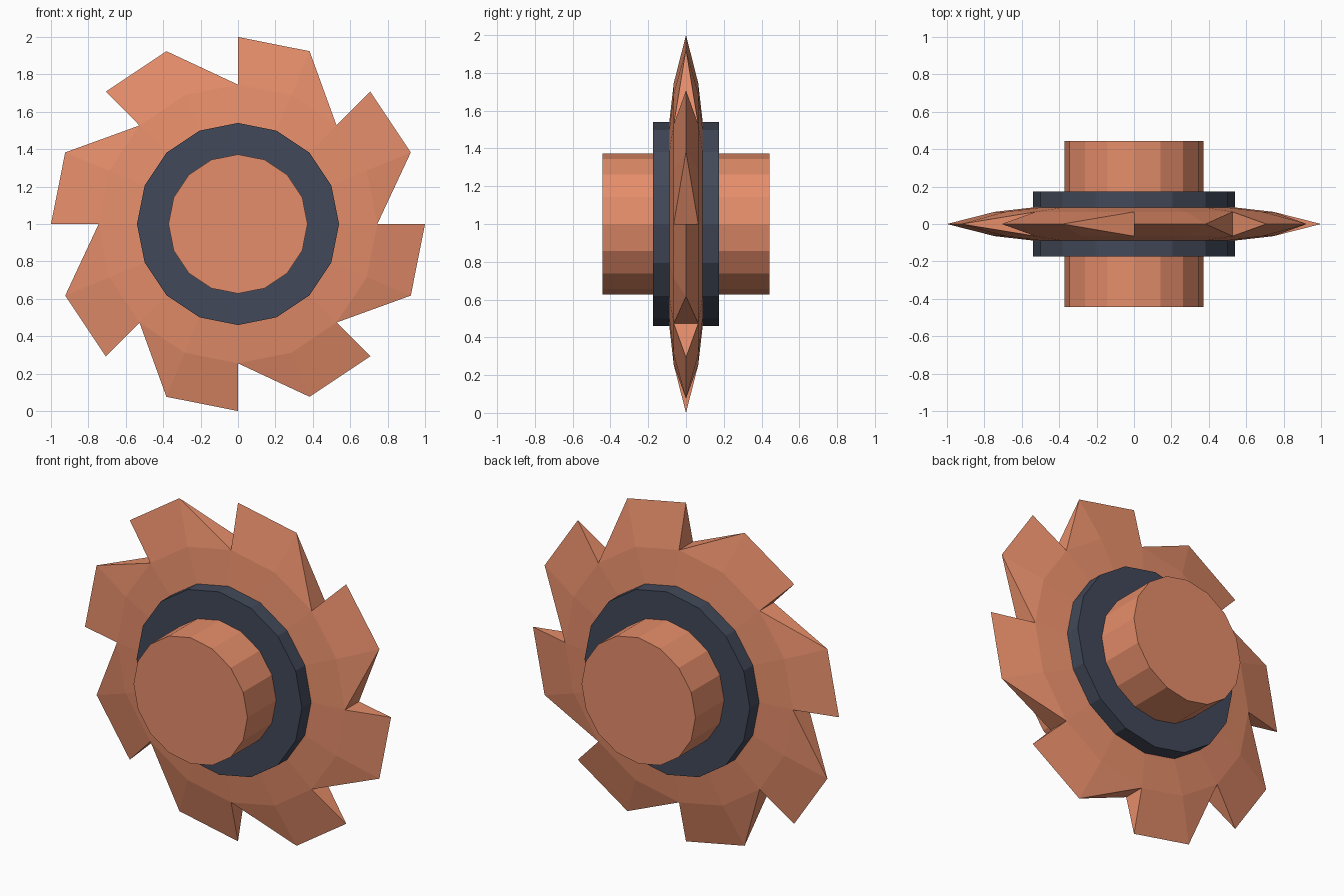
import bpy, bmesh
from math import sin, cos, pi

if "Cube" in bpy.data.objects:
    bpy.data.objects.remove(bpy.data.objects["Cube"])

SIDES = 16
CENTRE_Z = 1.0


def material(name, colour):
    mat = bpy.data.materials.new(name)
    mat.diffuse_color = (*colour, 1)
    mat.use_nodes = True
    mat.node_tree.nodes["Principled BSDF"].inputs["Base Color"].default_value = mat.diffuse_color
    return mat


def point(radius, y, step):
    a = pi / 2 - step * 2 * pi / SIDES      # clockwise from the top
    return (radius * cos(a), y, CENTRE_Z + radius * sin(a))


def finish(bm, name, mat):
    bmesh.ops.recalc_face_normals(bm, faces=bm.faces)
    mesh = bpy.data.meshes.new(name)
    bm.to_mesh(mesh)
    bm.free()
    mesh.materials.append(mat)
    obj = bpy.data.objects.new(name, mesh)
    bpy.context.collection.objects.link(obj)
    return obj


def drum(name, radius, half_depth, mat):
    bm = bmesh.new()
    front, back = ([bm.verts.new(point(radius, y, i)) for i in range(SIDES)]
                   for y in (-half_depth, half_depth))
    bm.faces.new(front)
    bm.faces.new(back)
    for i in range(SIDES):
        j = (i + 1) % SIDES
        bm.faces.new((front[i], front[j], back[j], back[i]))
    return finish(bm, name, mat)


def saw_blade(name, mat):
    bm = bmesh.new()
    # Knife edge of the teeth, shared by both sides
    rim = [bm.verts.new(point(1.0, 0, i)) for i in range(SIDES)]
    roots = []
    for s in (-1, 1):
        inner = [bm.verts.new(point(0.50, s * 0.093, i)) for i in range(SIDES)]
        root = [bm.verts.new(point(0.745, s * 0.065, i)) for i in range(SIDES)]
        roots.append(root)
        bm.faces.new(inner)
        for i in range(SIDES):
            j = (i + 1) % SIDES
            bm.faces.new((inner[i], inner[j], root[j], root[i]))
            # Each tooth: a full quad, then a triangle sloping to the notch
            if i % 2 == 0:
                bm.faces.new((root[i], root[j], rim[j], rim[i]))
            else:
                bm.faces.new((root[i], root[j], rim[i]))
    # Leading and trailing faces inside each notch
    for i in range(0, SIDES, 2):
        a, b = roots[0][i], roots[1][i]
        bm.faces.new((a, b, rim[i]))
        bm.faces.new((b, a, rim[i - 1]))
    return finish(bm, name, mat)


coral = material("coral", (0.79, 0.27, 0.145))
slate = material("slate", (0.055, 0.066, 0.10))

saw_blade("saw_blade", coral)
drum("clamp_collar", 0.54, 0.175, slate)
drum("axle_hub", 0.372, 0.443, coral)
